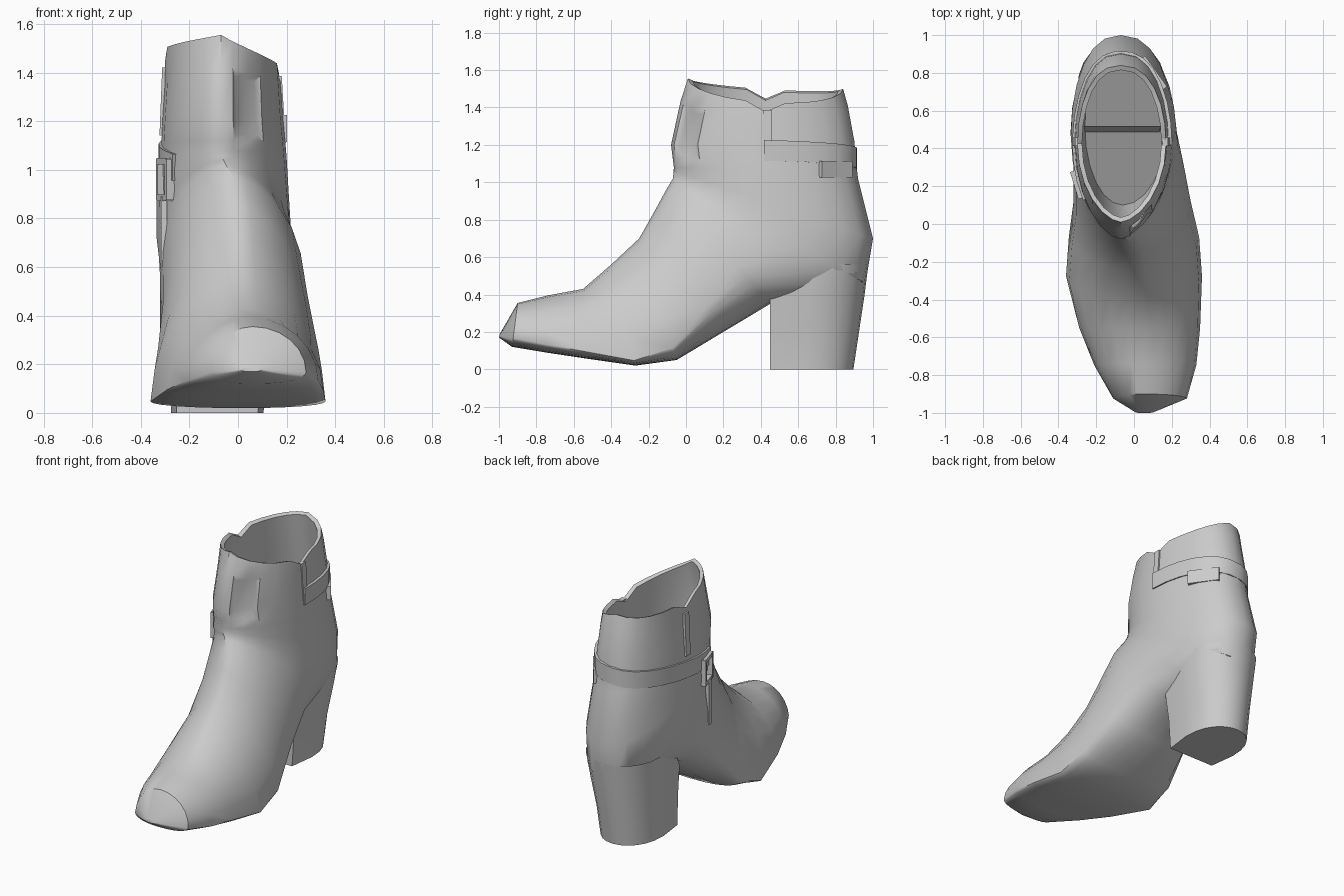
import bpy, bmesh, math
from math import sin, cos, pi
from mathutils import Vector

if "Cube" in bpy.data.objects:
    bpy.data.objects.remove(bpy.data.objects["Cube"])

N = 24
grey = bpy.data.materials.new("grey_leather")
grey.diffuse_color = (0.6, 0.6, 0.6, 1)
grey.use_nodes = True
grey.node_tree.nodes["Principled BSDF"].inputs["Base Color"].default_value = grey.diffuse_color

def finish(bm, name, angle=42):
    bmesh.ops.recalc_face_normals(bm, faces=bm.faces)
    me = bpy.data.meshes.new(name)
    bm.to_mesh(me)
    bm.free()
    me.materials.append(grey)
    ob = bpy.data.objects.new(name, me)
    bpy.context.collection.objects.link(ob)
    bpy.ops.object.select_all(action='DESELECT')
    ob.select_set(True)
    bpy.context.view_layer.objects.active = ob
    bpy.ops.object.shade_smooth_by_angle(angle=math.radians(angle))
    return ob

def ring_point(r, th):
    """Egg-shaped section from the front/top point A to the back/bottom point B."""
    ay, az, by, bz, xl, xr, xc, m, p = r
    c = cos(th)
    s = m * (1 - c) if c > 0 else m - (1 - m) * c
    w = abs(sin(th)) ** (p if c > 0 else 0.85)
    x = xc + ((xr - xc) if sin(th) > 0 else (xl - xc)) * w
    return Vector((x, ay + (by - ay) * s, az + (bz - az) * s))

# Foot and ankle: sections fan round from the toe to the horizontal collar
foot = [
    (-.995, .19, -1.0, .17, .01, .10, .05, .6, 1.0),
    (-.90, .355, -.93, .12, -.11, .28, .06, .8, 1.0),
    (-.74, .395, -.75, .09, -.21, .33, .05, .86, 1.05),
    (-.55, .43, -.55, .06, -.29, .35, .03, .9, 1.15),
    (-.40, .56, -.27, .02, -.36, .36, .02, .95, 1.35),
    (-.25, .70, -.05, .05, -.345, .345, .01, .9, 1.35),
    (-.16, .86, .20, .20, -.32, .30, .0, .78, 1.3),
    (-.10, .97, .45, .35, -.32, .27, -.02, .68, 1.25),
    (-.07, 1.02, .72, .38, -.325, .235, -.05, .6, 1.2),
    (-.068, 1.04, .96, .46, -.335, .22, -.06, .55, 1.2),
    (-.066, 1.06, 1.0, .70, -.335, .21, -.07, .5, 1.2),
    (-.065, 1.08, .92, 1.02, -.315, .20, -.07, .5, 1.2),
]
# Collar, thin rim and inner lining down to a sloping insole
collar = [
    (-.07, 1.12, .91, 1.10, -.315, .195, -.07, .5, 1.2),
    (-.08, 1.20, .90, 1.22, -.31, .185, -.07, .5, 1.2),
    (-.03, 1.43, .865, 1.41, -.30, .175, -.07, .5, 1.2),
    (.01, 1.555, .84, 1.50, -.30, .17, -.07, .5, 1.2),
    (.035, 1.545, .815, 1.49, -.275, .145, -.07, .5, 1.2),
    (-.045, 1.18, .875, 1.16, -.285, .16, -.07, .5, 1.2),
    (-.03, 1.02, .95, .80, -.295, .18, -.07, .5, 1.2),
    (.10, .28, .93, .72, -.26, .17, -.06, .5, 1.0),
]
bm = bmesh.new()
rows = []
for i, r in enumerate(foot + collar):
    row = []
    for k in range(N):
        v = ring_point(r, 2 * pi * k / N)
        j = i - len(foot)
        if j in (3, 4):                      # dip in the rim at both sides
            right = k < N / 2
            v.z -= (.10 if right else .03) * abs(sin(2 * pi * k / N))
            if k in (6, 18):
                v.z -= .05
        if j == 2:
            v.z -= .06 * abs(sin(2 * pi * k / N))
        row.append(bm.verts.new(v))
    rows.append(row)
grid = []
for a, b in zip(rows, rows[1:]):
    grid.append([bm.faces.new((a[k], a[(k + 1) % N], b[(k + 1) % N], b[k])) for k in range(N)])
bm.faces.new(rows[0])
bm.faces.new(rows[-1])                        # insole
bmesh.ops.recalc_face_normals(bm, faces=bm.faces)
# Recessed panel in the front right of the collar
c0 = len(foot)
fs = [grid[l][c] for l in (c0, c0 + 1) for c in (1, 2)]
bmesh.ops.inset_region(bm, faces=fs, thickness=.025, depth=-.015, use_even_offset=True)
finish(bm, "boot_upper")

# Block heel: D-shaped sections with a flat front
bm = bmesh.new()
rows = []
for z, y0, y1, hw, xc in ((0, .45, .895, .19, -.085), (.2, .45, .925, .20, -.08),
                          (.4, .45, .955, .225, -.07), (.56, .52, .975, .235, -.065)):
    pts = [(xc - hw * .88, y0), (xc + hw * .88, y0)]
    ym = y0 + (y1 - y0) * .4
    for k in range(13):
        a = pi * k / 12
        pts.append((xc + hw * cos(a), ym + (y1 - ym) * sin(a) ** .85))
    rows.append([bm.verts.new((x, y, z)) for x, y in pts])
for a, b in zip(rows, rows[1:]):
    for k in range(len(a)):
        n = (k + 1) % len(a)
        bm.faces.new((a[k], a[n], b[n], b[k]))
bm.faces.new(rows[0])
finish(bm, "block_heel")

# Ankle strap: a flat band wrapped round the back from the right to the left buckle
bm = bmesh.new()
rows = []
for k in range(17):
    th = pi * (.5 + 1.2 * k / 16)
    z = 1.17 - .16 * (k / 16) ** 1.5
    h = .055
    row = []
    for off, dz in ((.012, -h), (.012, h), (-.008, h), (-.008, -h)):
        r = (-.07 - off, 0, .905 + off, 0, -.315 - off, .19 + off, -.07, .5, 1.2)
        p = ring_point(r, th)
        row.append(bm.verts.new((p.x, p.y, z + dz)))
    rows.append(row)
for a, b in zip(rows, rows[1:]):
    for k in range(4):
        bm.faces.new((a[k], a[(k + 1) % 4], b[(k + 1) % 4], b[k]))
bm.faces.new(rows[0])
bm.faces.new(rows[-1])
finish(bm, "ankle_strap")

def box(name, loc, size, rot=(0, 0, 0)):
    bm = bmesh.new()
    bmesh.ops.create_cube(bm, size=1)
    for v in bm.verts:
        v.co = Vector((v.co.x * size[0], v.co.y * size[1], v.co.z * size[2]))
    ob = finish(bm, name)
    ob.location, ob.rotation_euler = loc, rot
    return ob

# Side posts where the front and back collar panels meet
box("side_post_right", (.173, .435, 1.25), (.03, .045, .27), (0, -.06, 0))
box("side_post_left", (-.305, .435, 1.28), (.025, .045, .28), (0, .04, 0))

# Strap loop at the back right
box("strap_loop", (.105, .80, 1.07), (.03, .20, .09), (0, 0, .62))

# Buckle frame on the left with a zip tab hanging below it
for dy in (-.06, .06):
    box("buckle_side", (-.295 - dy * .3, .21 + dy, .96), (.045, .025, .17), (0, 0, .3))
for dz in (-.075, .075):
    box("buckle_bar", (-.295, .21, .96 + dz), (.045, .13, .025), (0, 0, .3))
box("zip_tab", (-.305, .20, .74), (.025, .025, .30))
